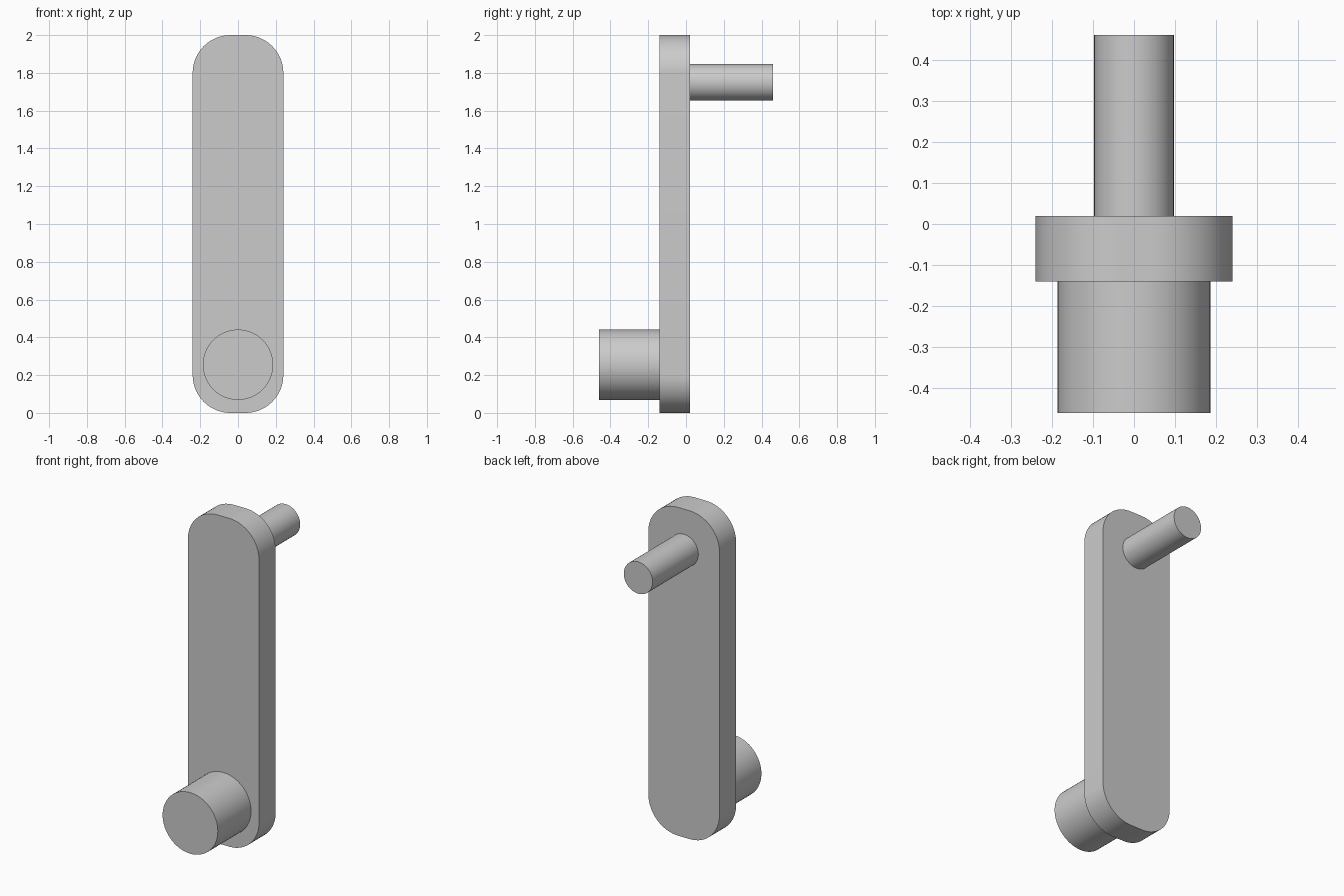
import bpy, bmesh
from math import pi, cos, sin, radians

cube = bpy.data.objects.get("Cube")
if cube:
    bpy.data.objects.remove(cube, do_unlink=True)

# Single plain grey material
GREY = (0.6, 0.6, 0.6, 1.0)
grey = bpy.data.materials.new("plain grey")
grey.use_nodes = True
grey.diffuse_color = GREY
grey.node_tree.nodes["Principled BSDF"].inputs["Base Color"].default_value = GREY


def finish(obj, name):
    """Name the part, colour it and smooth its curved sides."""
    obj.name = name
    obj.data.name = name
    obj.data.materials.append(grey)
    bpy.ops.object.select_all(action="DESELECT")
    obj.select_set(True)
    bpy.context.view_layer.objects.active = obj
    bpy.ops.object.shade_smooth_by_angle(angle=radians(30))


def pin(name, radius, y0, y1, z):
    """Solid round pin lying along the y axis."""
    bpy.ops.mesh.primitive_cylinder_add(
        vertices=64, radius=radius, depth=y1 - y0,
        location=(0, (y0 + y1) / 2, z), rotation=(pi / 2, 0, 0))
    finish(bpy.context.object, name)


def rounded_plate(name, half_width, height, radius, y0, y1, steps=16):
    """Upright plate with four rounded corners, extruded along y."""
    dx, dz = half_width - radius, height / 2 - radius
    corners = [(dx, dz), (-dx, dz), (-dx, -dz), (dx, -dz)]
    bm = bmesh.new()
    verts = []
    for i, (cx, cz) in enumerate(corners):
        for s in range(steps + 1):
            a = (i + s / steps) * pi / 2
            verts.append(bm.verts.new((cx + radius * cos(a), y0,
                                       height / 2 + cz + radius * sin(a))))
    face = bm.faces.new(verts)
    ext = bmesh.ops.extrude_face_region(bm, geom=[face], use_keep_orig=True)
    moved = [g for g in ext["geom"] if isinstance(g, bmesh.types.BMVert)]
    bmesh.ops.translate(bm, vec=(0, y1 - y0, 0), verts=moved)
    bmesh.ops.recalc_face_normals(bm, faces=bm.faces)
    mesh = bpy.data.meshes.new(name)
    bm.to_mesh(mesh)
    bm.free()
    obj = bpy.data.objects.new(name, mesh)
    bpy.context.collection.objects.link(obj)
    finish(obj, name)


# Crank arm with a thick shaft at the front and a thin handle pin behind
rounded_plate("crank_arm", 0.24, 2.0, 0.2, -0.14, 0.02)
pin("front_shaft", 0.186, -0.46, -0.14, 0.255)
pin("rear_handle_pin", 0.097, 0.02, 0.46, 1.75)
